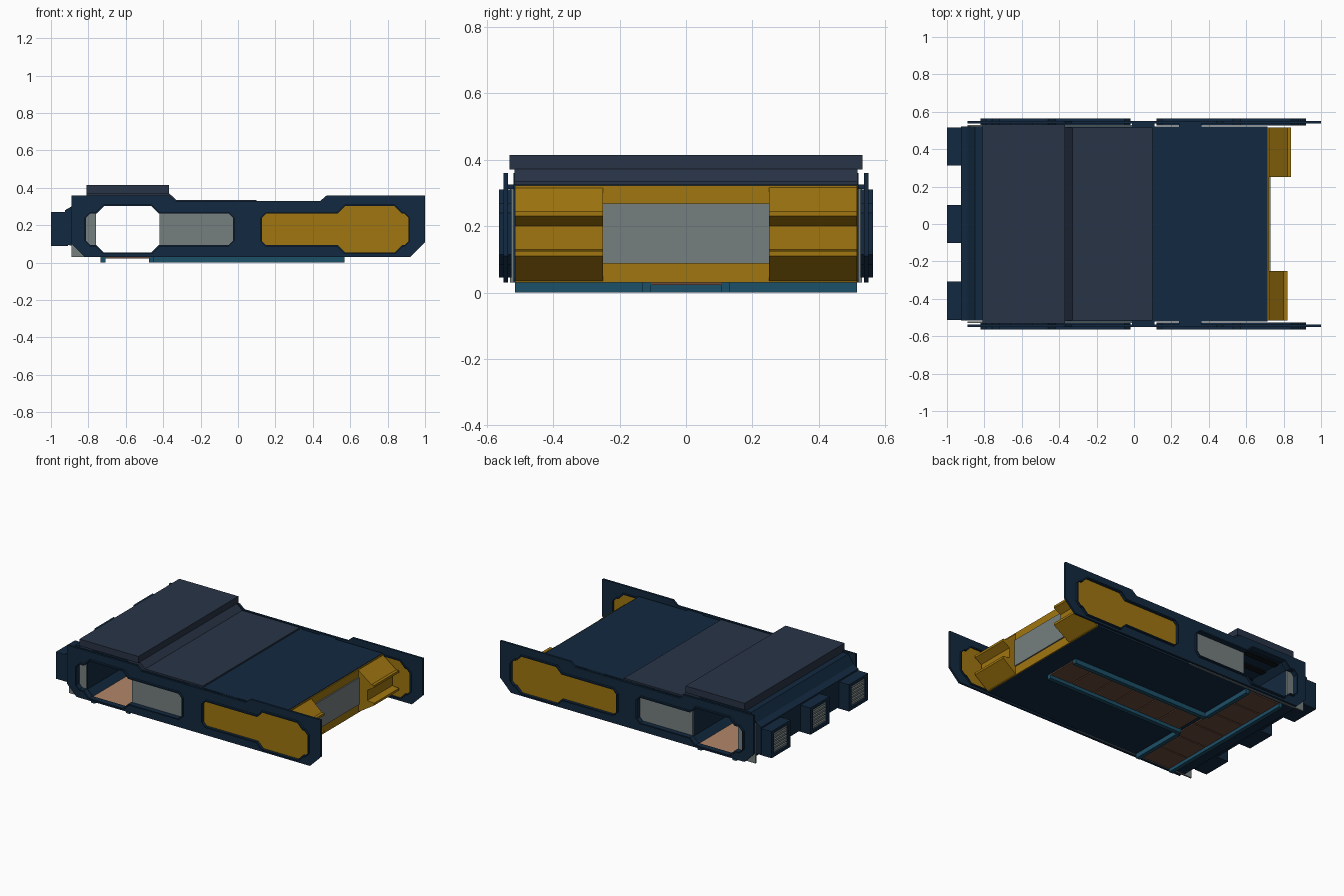
import bpy, bmesh


def material(name, rgb):
    m = bpy.data.materials.new(name)
    m.diffuse_color = (*rgb, 1)
    return m


NAVY = material("navy", (0.006, 0.022, 0.05))
SLATE = material("slate", (0.022, 0.034, 0.061))
ORANGE = material("orange", (0.35, 0.18, 0.005))
GREY = material("pale_grey", (0.18, 0.21, 0.21))
TEAL = material("teal", (0.012, 0.08, 0.14))
TAN = material("tan", (0.45, 0.24, 0.14))
BROWN = material("brown", (0.14, 0.07, 0.045))
DARK = material("dark", (0.004, 0.006, 0.008))


def extrude(name, loops, y0, y1, mat):
    """Extrude XZ loops (outer outline, then holes) from y0 to y1."""
    cu = bpy.data.curves.new(name, 'CURVE')
    cu.dimensions, cu.fill_mode = '2D', 'BOTH'
    cu.extrude = abs(y1 - y0) / 2
    for loop in loops:
        sp = cu.splines.new('POLY')
        sp.points.add(len(loop) - 1)
        for p, (x, z) in zip(sp.points, loop):
            p.co = (x, z, 0, 1)
        sp.use_cyclic_u = True
    tmp = bpy.data.objects.new(name + "_tmp", cu)
    bpy.context.collection.objects.link(tmp)
    dg = bpy.context.evaluated_depsgraph_get()
    me = bpy.data.meshes.new_from_object(tmp.evaluated_get(dg))
    bpy.data.objects.remove(tmp)
    bm = bmesh.new()
    bm.from_mesh(me)
    for v in bm.verts:
        v.co = (v.co.x, (y0 + y1) / 2 + v.co.z, v.co.y)
    bmesh.ops.remove_doubles(bm, verts=bm.verts, dist=1e-5)
    bmesh.ops.recalc_face_normals(bm, faces=bm.faces)
    for f in bm.faces:
        f.smooth = False
    bm.to_mesh(me)
    bm.free()
    me.materials.clear()
    me.materials.append(mat)
    ob = bpy.data.objects.new(name, me)
    bpy.context.collection.objects.link(ob)
    return ob


def box(name, x0, x1, y0, y1, z0, z1, mat):
    return extrude(name, [[(x0, z0), (x1, z0), (x1, z1), (x0, z1)]], y0, y1, mat)


def window(x0, x1, a, b, d=0.0):
    """Window outline with a taller bay between a and b, shrunk by d."""
    c = 0.04
    up = [(x0 + d, 0.24), (x0 + 0.03, 0.27 - d), (a - c + d / 2, 0.27 - d), (a + d / 2, 0.31 - d),
          (b - d / 2, 0.31 - d), (b + c - d / 2, 0.27 - d), (x1 - 0.03, 0.27 - d), (x1 - d, 0.24)]
    return up + [(x, 0.355 - z) for x, z in reversed(up)]


REAR = (-0.82, -0.02, -0.72, -0.46)
FORE = (0.12, 0.92, 0.57, 0.84)
HOLE = [(-0.76, 0.27), (-0.72, 0.31), (-0.46, 0.31), (-0.42, 0.27),
        (-0.42, 0.085), (-0.46, 0.045), (-0.72, 0.045), (-0.76, 0.085)]
PANEL = [(-0.89, 0.36), (-0.37, 0.36), (-0.335, 0.33), (0.44, 0.33), (0.475, 0.36), (1.0, 0.36),
         (1.0, 0.11), (0.92, 0.03), (-0.82, 0.03), (-0.89, 0.1)]

# Hull: forward block, rear block, and the cross tunnel between them
extrude("forward_hull", [[(-0.46, 0.03), (-0.46, 0.045), (-0.42, 0.085), (-0.42, 0.27), (-0.46, 0.31),
                          (-0.46, 0.326), (0.715, 0.326), (0.715, 0.03)]], -0.52, 0.52, NAVY)
extrude("rear_hull", [[(-0.72, 0.03), (-0.72, 0.045), (-0.76, 0.085), (-0.76, 0.27), (-0.72, 0.31),
                       (-0.72, 0.36), (-0.85, 0.36), (-0.89, 0.3), (-0.925, 0.28), (-0.925, 0.1),
                       (-0.89, 0.09), (-0.83, 0.03)]], -0.515, 0.52, NAVY)
box("tunnel_ceiling", -0.72, -0.46, -0.52, 0.52, 0.31, 0.36, NAVY)
box("tunnel_floor_base", -0.72, -0.46, -0.52, 0.52, 0.03, 0.04, NAVY)
box("tunnel_floor", -0.72, -0.46, -0.52, 0.52, 0.04, 0.046, TAN)
for i in range(9):
    y = -0.48 + i * 0.12
    box("ceiling_slat", -0.72, -0.46, y - 0.02, y + 0.02, 0.302, 0.31, DARK)

# Roof plates
box("rear_roof_slab", -0.81, -0.37, -0.532, 0.532, 0.37, 0.415, SLATE)
extrude("roof_step", [[(-0.81, 0.355), (-0.81, 0.372), (-0.37, 0.372), (-0.33, 0.336), (-0.33, 0.32),
                       (-0.46, 0.32), (-0.46, 0.355)]], -0.517, 0.517, SLATE)
box("mid_roof_plate", -0.33, 0.1, -0.517, 0.517, 0.324, 0.336, SLATE)

# Side panels with window rims and infill, both sides
for s in (-1, 1):
    extrude("side_panel", [PANEL, window(*REAR), window(*FORE)], s * 0.536, s * 0.55, NAVY)
    for w in (REAR, FORE):
        extrude("window_rim", [window(*w), window(*w, 0.008)], s * 0.526, s * 0.564, NAVY)
    extrude("grey_side_plate", [[(-0.89, 0.03), (-0.89, 0.29), (-0.76, 0.32), (-0.0, 0.32), (-0.0, 0.03)],
                                HOLE], s * 0.52, s * 0.53, GREY)
    extrude("orange_side_plate", [window(*FORE, 0.004)], s * 0.536, s * 0.546, ORANGE)
    for x in (-0.6, 0.05, 0.3):
        box("panel_standoff", x - 0.06, x + 0.06, s * 0.515, s * 0.54, 0.312, 0.325, NAVY)

# Forward bulkhead with stepped corner blocks
box("bulkhead", 0.71, 0.722, -0.515, 0.515, 0.03, 0.322, ORANGE)
for s, tip in ((-1, 0.82), (1, 0.84)):
    extrude("corner_block", [[(0.715, 0.322), (tip - 0.02, 0.322 - 0.077), (tip, 0.245), (tip, 0.23),
                              (tip - 0.05, 0.2), (tip - 0.05, 0.13), (tip, 0.125), (tip, 0.11),
                              (0.715, 0.03)]], s * 0.25, s * 0.515, ORANGE)
door = box("bulkhead_door", 0.715, 0.73, -0.25, 0.25, 0.088, 0.268, GREY)

# Rear vents with slatted grilles
for y in (-0.41, 0.0, 0.415):
    for y0, y1 in ((y - 0.102, y - 0.075), (y + 0.075, y + 0.102)):
        box("vent_cheek", -1.0, -0.91, y0, y1, 0.09, 0.27, NAVY)
    for z0, z1 in ((0.09, 0.11), (0.25, 0.27)):
        box("vent_lip", -1.0, -0.91, y - 0.075, y + 0.075, z0, z1, NAVY)
    box("vent_back", -0.97, -0.91, y - 0.075, y + 0.075, 0.11, 0.25, DARK)
    for i in range(6):
        z = 0.122 + i * 0.0232
        box("vent_slat", -0.993, -0.968, y - 0.075, y + 0.075, z - 0.007, z + 0.007, GREY)

# Underside rails in a T layout, with tiles between
for s in (-1, 1):
    box("long_rail", -0.46, 0.57, s * 0.105, s * 0.133, 0.0, 0.032, TEAL)
    box("short_cross_rail", -0.475, -0.448, s * 0.133, s * 0.515, 0.0, 0.032, TEAL)
box("full_cross_rail", -0.735, -0.708, -0.515, 0.515, 0.0, 0.032, TEAL)
for i in range(6):
    x = -0.448 + i * 0.17
    box("long_tile", x + 0.004, x + 0.166, -0.105, 0.105, 0.022, 0.031, BROWN)
for i in range(6):
    y = -0.515 + i * 0.1717
    box("cross_tile", -0.708, -0.475, y + 0.004, y + 0.168, 0.022, 0.031, BROWN)
